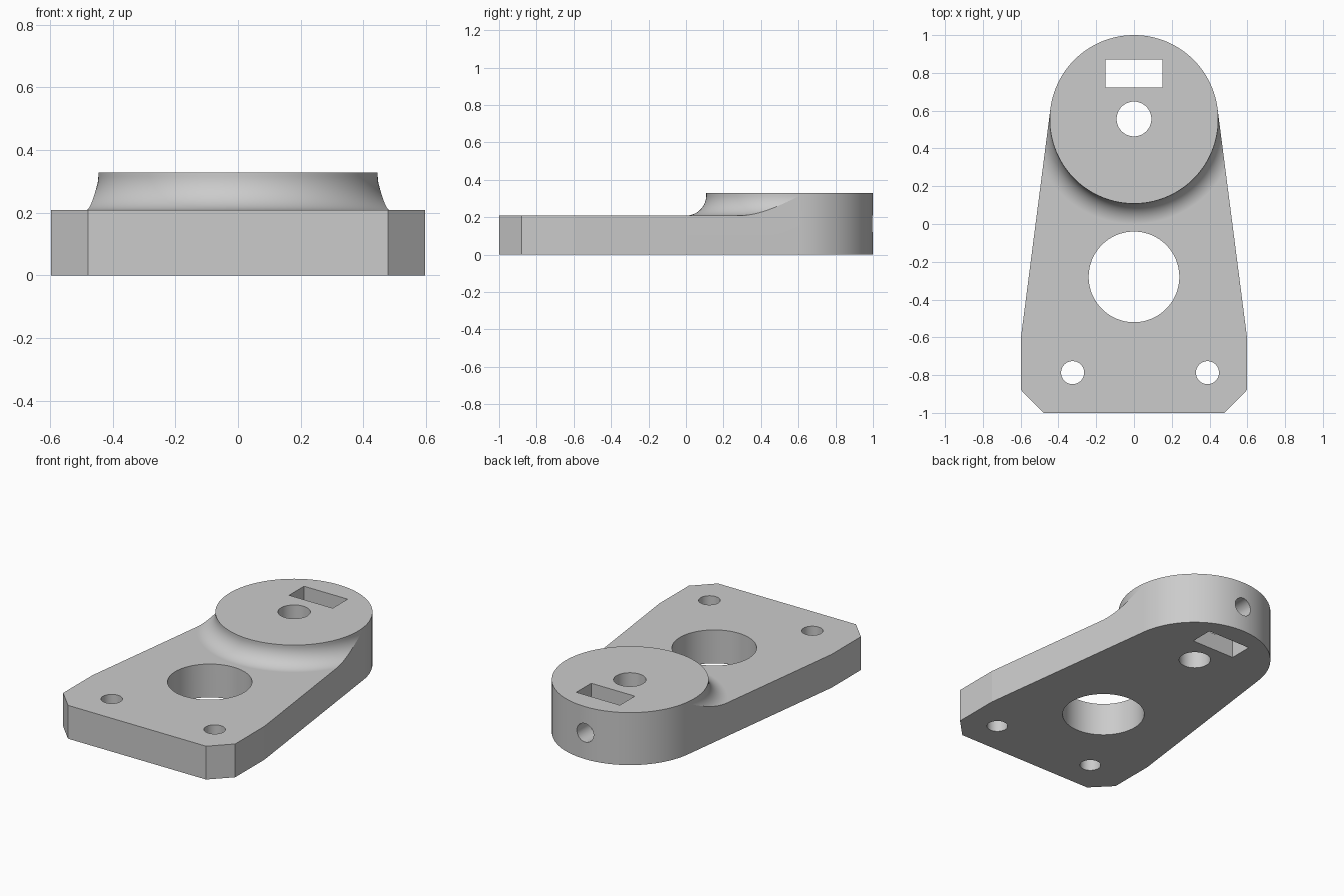
import bpy, bmesh
from math import sin, cos, pi, atan2, acos, hypot, radians
from mathutils import Matrix

default = bpy.data.objects.get("Cube")
if default:
    bpy.data.objects.remove(default, do_unlink=True)

PLATE_Z, HEAD_Z = 0.209, 0.329
HEAD_Y, HEAD_R = 0.554, 0.446
FILLET = 0.108
HALF_W, CORNER_Y = 0.597, -0.59

grey = bpy.data.materials.new("machined_grey")
grey.use_nodes = True
colour = (0.6, 0.6, 0.6, 1)
grey.diffuse_color = colour
grey.node_tree.nodes["Principled BSDF"].inputs["Base Color"].default_value = colour


def make_object(name, bm):
    bmesh.ops.recalc_face_normals(bm, faces=bm.faces)
    mesh = bpy.data.meshes.new(name)
    bm.to_mesh(mesh)
    bm.free()
    mesh.materials.append(grey)
    ob = bpy.data.objects.new(name, mesh)
    bpy.context.collection.objects.link(ob)
    return ob


def drill(name, radius, centre, length, tilt=0):
    bm = bmesh.new()
    bmesh.ops.create_cone(bm, cap_ends=True, segments=96, radius1=radius,
                          radius2=radius, depth=length,
                          matrix=Matrix.Translation(centre) @ Matrix.Rotation(tilt, 4, "X"))
    return make_object(name, bm)


# Angle where the tapered side meets the round head
dx, dy = HALF_W, CORNER_Y - HEAD_Y
tangent = atan2(dy, dx) + acos(HEAD_R / hypot(dx, dy))

# Bracket body: chamfered base, tapered sides and round head
outline = [(-HALF_W, CORNER_Y), (-HALF_W, -0.88), (-0.479, -1),
           (0.479, -1), (HALF_W, -0.88), (HALF_W, CORNER_Y)]
steps = 72
for i in range(steps + 1):
    a = tangent + (pi - 2 * tangent) * i / steps
    outline.append((HEAD_R * cos(a), HEAD_Y + HEAD_R * sin(a)))
bm = bmesh.new()
base = bm.faces.new([bm.verts.new((x, y, 0)) for x, y in outline])
extruded = bmesh.ops.extrude_face_region(bm, geom=[base])["geom"]
bmesh.ops.translate(bm, vec=(0, 0, HEAD_Z),
                    verts=[v for v in extruded if isinstance(v, bmesh.types.BMVert)])
body = make_object("bracket_body", bm)

# Swept cutter that lowers the plate and leaves a fillet around the head
profile = [(HEAD_R, 0.4)]
for i in range(25):
    a = pi / 2 * i / 24
    profile.append((HEAD_R + FILLET * (1 - cos(a)), PLATE_Z + FILLET * (1 - sin(a))))
profile += [(2.5, PLATE_Z), (2.5, 0.4)]
bm = bmesh.new()
rings = []
for i in range(steps + 1):
    a = tangent - (pi + 2 * tangent) * i / steps
    rings.append([bm.verts.new((r * cos(a), HEAD_Y + r * sin(a), z)) for r, z in profile])
for first, second in zip(rings, rings[1:]):
    for j in range(len(profile)):
        bm.faces.new((first[j - 1], first[j], second[j], second[j - 1]))
bm.faces.new(rings[0])
bm.faces.new(rings[-1])
cutters = [make_object("fillet_cutter", bm)]

# Through holes in plate and head, and the screw hole in the back
cutters += [
    drill("large_hole_cutter", 0.24, (0, -0.28, 0.15), 1),
    drill("right_bolt_cutter", 0.061, (-0.325, -0.787, 0.15), 1),
    drill("left_bolt_cutter", 0.061, (0.389, -0.787, 0.15), 1),
    drill("shaft_hole_cutter", 0.092, (0, 0.556, 0.15), 1),
    drill("screw_hole_cutter", 0.058, (0, 0.83, 0.165), 0.54, pi / 2),
]

# Rectangular nut slot
bm = bmesh.new()
bmesh.ops.create_cube(bm, size=1, matrix=Matrix.Translation((0, 0.796, 0.15))
                      @ Matrix.Diagonal((0.302, 0.148, 1, 1)))
cutters.append(make_object("nut_slot_cutter", bm))

bpy.ops.object.select_all(action="DESELECT")
body.select_set(True)
bpy.context.view_layer.objects.active = body
for cutter in cutters:
    cutter.hide_render = True
    cut = body.modifiers.new(cutter.name, "BOOLEAN")
    cut.operation = "DIFFERENCE"
    cut.solver = "EXACT"
    cut.object = cutter
    bpy.ops.object.modifier_apply(modifier=cut.name)
    bpy.data.objects.remove(cutter, do_unlink=True)

# Smooth the round walls and keep the flat faces flat
bpy.ops.object.shade_smooth_by_angle(angle=radians(5.5))
weighted = body.modifiers.new("flat_faces", "WEIGHTED_NORMAL")
weighted.keep_sharp = True
